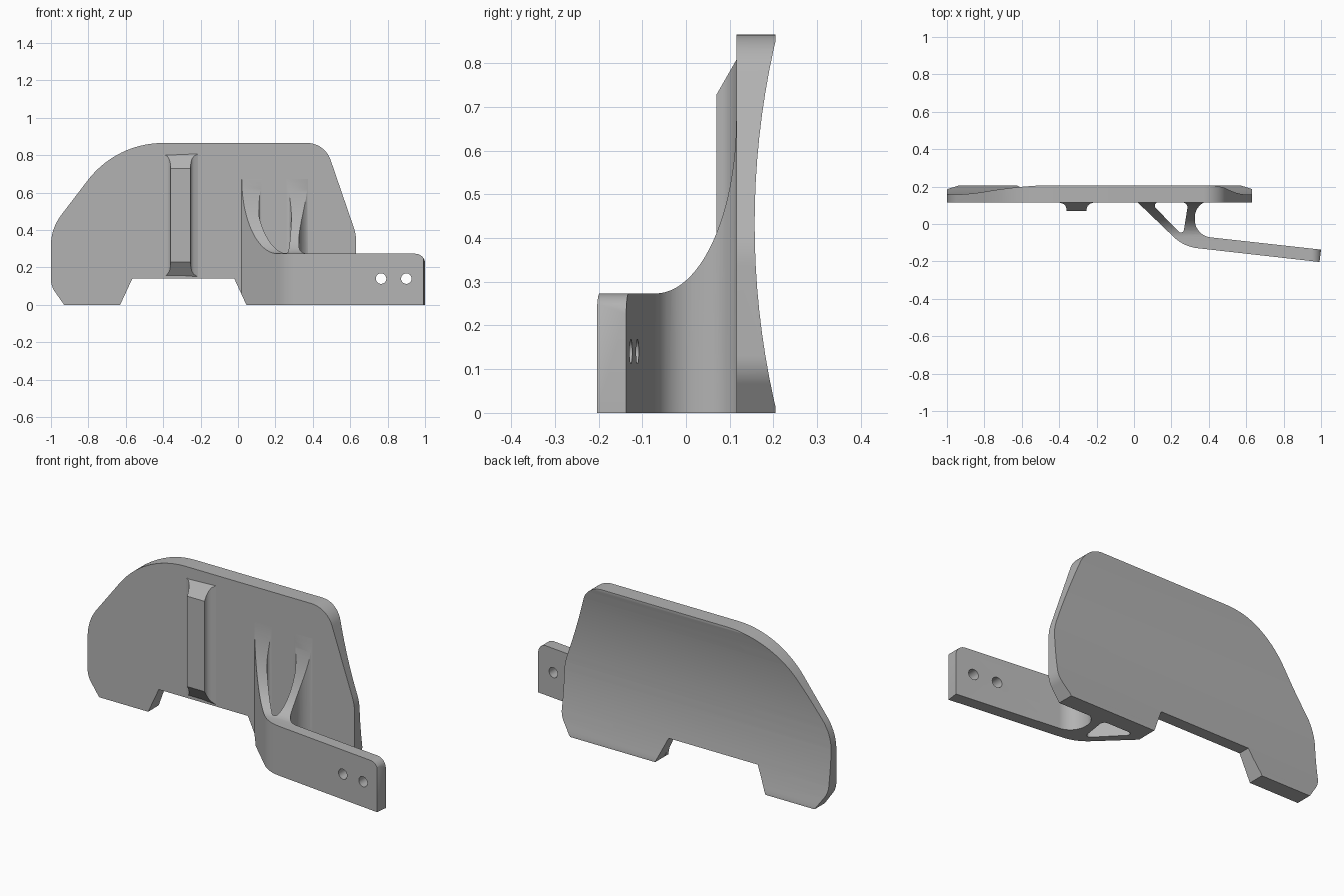
import bpy, bmesh, math
from mathutils import Vector

if "Cube" in bpy.data.objects:
    bpy.data.objects.remove(bpy.data.objects["Cube"])

grey = bpy.data.materials.new("plain grey")
grey.use_nodes = True
grey.diffuse_color = (0.45, 0.45, 0.45, 1)
grey.node_tree.nodes["Principled BSDF"].inputs["Base Color"].default_value = (0.45, 0.45, 0.45, 1)

FRONT = 0.115          # y of the plate's front face
EMBED = FRONT + 0.01   # depth to which parts sink into the plate
PLACE = {"xy": lambda a, b, t: (a, b, t),
         "xz": lambda a, b, t: (a, t, b),
         "yz": lambda a, b, t: (t, a, b)}


def rounded(corners, steps=14):
    """Outline with corners (a, b, trim) replaced by circular arcs."""
    out = []
    for i, (a, b, *trim) in enumerate(corners):
        p = Vector((a, b))
        if not trim:
            out.append(p)
            continue
        u = (Vector(corners[i - 1][:2]) - p).normalized()
        v = (Vector(corners[(i + 1) % len(corners)][:2]) - p).normalized()
        start, end = p + u * trim[0], p + v * trim[0]
        w = math.cos((math.pi - u.angle(v)) / 2)
        for k in range(steps + 1):
            t = k / steps
            c0, c1, c2 = (1 - t) ** 2, 2 * t * (1 - t) * w, t * t
            out.append((start * c0 + p * c1 + end * c2) / (c0 + c1 + c2))
    return out


def prism(name, outline, plane, low, high):
    """Extrude an outline; low and high are numbers or functions of the point."""
    bm = bmesh.new()
    rings = []
    for level in (low, high):
        height = level if callable(level) else lambda p, h=level: h
        rings.append([bm.verts.new(PLACE[plane](p[0], p[1], height(p))) for p in outline])
    for ring in rings:
        bm.faces.new(ring)
    n = len(outline)
    for i in range(n):
        j = (i + 1) % n
        bm.faces.new((rings[0][i], rings[0][j], rings[1][j], rings[1][i]))
    bmesh.ops.recalc_face_normals(bm, faces=bm.faces)
    mesh = bpy.data.meshes.new(name)
    bm.to_mesh(mesh)
    bm.free()
    mesh.materials.append(grey)
    ob = bpy.data.objects.new(name, mesh)
    bpy.context.collection.objects.link(ob)
    return ob


def activate(ob):
    bpy.ops.object.select_all(action="DESELECT")
    ob.select_set(True)
    bpy.context.view_layer.objects.active = ob


def carve(ob, cutter, operation="DIFFERENCE"):
    cutter.hide_render = True
    activate(ob)
    mod = ob.modifiers.new("carve", "BOOLEAN")
    mod.operation, mod.solver, mod.object = operation, "EXACT", cutter
    bpy.ops.object.modifier_apply(modifier=mod.name)
    bpy.data.objects.remove(cutter)


def circle(a, b, r, n):
    return [(a + r * math.cos(math.tau * k / n), b + r * math.sin(math.tau * k / n)) for k in range(n)]


# Back plate with a hollow cylindrical rear face
plate = prism("back_plate", rounded([
    (-0.93, 0), (-0.63, 0), (-0.565, 0.14), (-0.02, 0.14), (0.045, 0), (0.565, 0),
    (0.632, 0.095, 0.035), (0.632, 0.375, 0.04), (0.464, 0.865, 0.095),
    (-0.651, 0.865, 0.25), (-1, 0.408, 0.09), (-1, 0.1, 0.035)]), "xz", FRONT, 0.205)
R = 1.86
arc = [(0.157 + R - math.sqrt(R * R - (0.05 * k) ** 2), 0.432 + 0.05 * k) for k in range(-10, 11)]
carve(plate, prism("hollow_cutter", arc + [(0.4, 0.932), (0.4, -0.068)], "yz", -1.2, 1.2))

# Upright rib with flared sides and sloping ends
half_rib = [(0.093, EMBED), (0.093, FRONT), (0.071, 0.108), (0.059, 0.097), (0.054, 0.083), (0.053, 0.07)]
rib_outline = [(-0.307 + a, b) for a, b in half_rib] + [(-0.307 - a, b) for a, b in reversed(half_rib)]
rib = prism("upright_rib", rib_outline, "xy",
            lambda p: 0.15 + 1.75 * max(FRONT - p[1], 0),
            lambda p: 0.807 - 1.75 * max(FRONT - p[1], 0))

# Bracket: arm with two struts, extruded upward from its plan
bracket = prism("arm_bracket", rounded([
    (0.02, EMBED), (0.02, FRONT), (0.266, -0.121, 0.075), (0.992, -0.203), (1.0, -0.137),
    (0.325, -0.062, 0.085), (0.325, FRONT, 0.08), (0.41, EMBED)]), "xy", 0, 0.75)
carve(bracket, prism("strut_gap_cutter", rounded([
    (0.088, FRONT, 0.04), (0.262, -0.065, 0.035), (0.29, FRONT, 0.03)]), "xy", -0.1, 0.9))

# Sweep of the struts up to the plate
sweep = [(-0.07 + 0.185 * math.sin(t), 0.273 + 0.4 * (1 - math.cos(t)))
         for t in (math.pi / 2 * k / 24 for k in range(25))]
side = [(-0.3, -0.1), (-0.3, 0.273)] + sweep + [(0.2, 0.673), (0.2, -0.1)]
carve(bracket, prism("sweep_cutter", side, "yz", -0.2, 1.2), "INTERSECT")

# Rounded arm end and slanted lower edge beside the plate
carve(bracket, prism("end_cutter", rounded([
    (0.045, -0.001), (1.0, -0.001), (1.0, 0.273, 0.052), (0.7, 0.273), (0.7, 0.9),
    (-0.02, 0.9), (-0.02, 0.14)]), "xz", -0.4, 0.4), "INTERSECT")

# Two screw holes in the arm
for x in (0.765, 0.9):
    carve(bracket, prism("screw_hole_cutter", circle(x, 0.14, 0.028, 32), "xz", -0.4, 0.1))

for ob in (plate, rib, bracket):
    activate(ob)
    bpy.ops.object.shade_smooth_by_angle(angle=math.radians(30))
